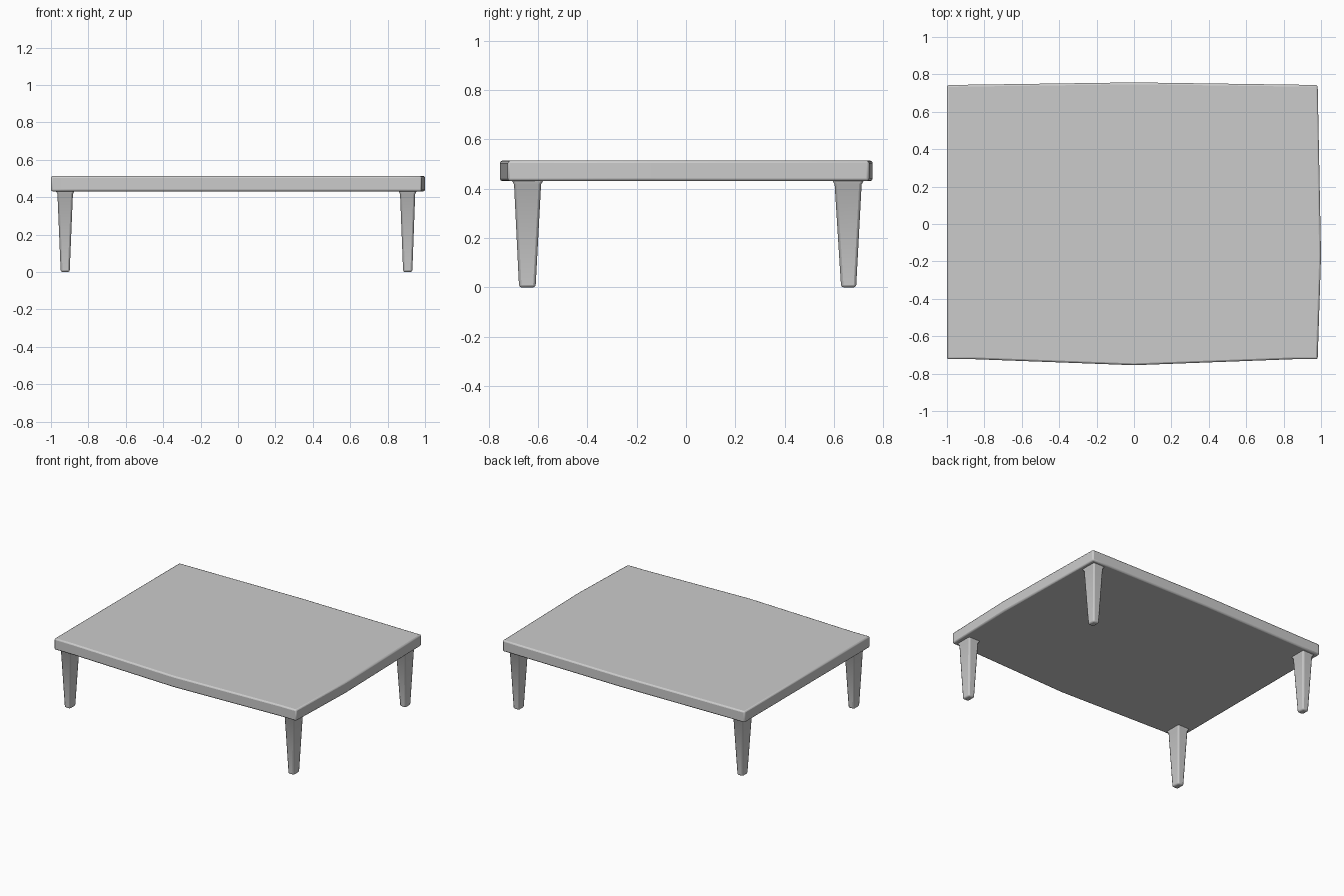
import bpy, bmesh

if "Cube" in bpy.data.objects:
    bpy.data.objects.remove(bpy.data.objects["Cube"])


def loft(name, rings, bevel, angle):
    """Solid made from stacked rings of points, with softened edges."""
    bm = bmesh.new()
    loops = [[bm.verts.new(p) for p in ring] for ring in rings]
    n = len(loops[0])
    for a, b in zip(loops, loops[1:]):
        for i in range(n):
            j = (i + 1) % n
            bm.faces.new((a[i], a[j], b[j], b[i]))
    bm.faces.new(loops[0][::-1])
    bm.faces.new(loops[-1])
    bmesh.ops.recalc_face_normals(bm, faces=bm.faces)
    mesh = bpy.data.meshes.new(name)
    bm.to_mesh(mesh)
    bm.free()
    obj = bpy.data.objects.new(name, mesh)
    bpy.context.collection.objects.link(obj)
    mod = obj.modifiers.new("soft_edges", "BEVEL")
    mod.width = bevel
    mod.segments = 2
    mod.limit_method = "ANGLE"
    mod.angle_limit = angle
    bpy.ops.object.select_all(action="DESELECT")
    bpy.context.view_layer.objects.active = obj
    obj.select_set(True)
    bpy.ops.object.shade_smooth_by_angle(angle=0.6)
    return obj


# Table top: slightly bowed outline, straight on the left side
outline = [(-1, -0.723), (-0.85, -0.723), (0, -0.755), (0.85, -0.723),
           (0.982, -0.723), (1, -0.17), (0.982, 0.743), (0.85, 0.745),
           (0, 0.757), (-0.85, 0.745), (-1, 0.743)]
loft("table_top", [[(x, y, z) for x, y in outline] for z in (0.431, 0.514)],
     0.01, 0.7)


# Legs: tapered rectangular posts with a small flare under the top
def leg(name, top, foot):
    def ring(z, pad=0.0):
        t = z / 0.431
        x0, x1, y0, y1 = [f + (c - f) * t for f, c in zip(foot, top)]
        x0, x1, y0, y1 = x0 - pad, x1 + pad, y0 - pad, y1 + pad
        return [(x0, y0, z), (x1, y0, z), (x1, y1, z), (x0, y1, z)]
    loft(name, [ring(0), ring(0.418), ring(0.431, 0.007), ring(0.46, 0.007)],
         0.01, 0.75)


# x and y extents at the top and at the foot
sides_x = {"left": ((-0.966, -0.882), (-0.948, -0.9)),
           "right": ((0.866, 0.948), (0.883, 0.932))}
sides_y = {"front": ((-0.698, -0.587), (-0.677, -0.61)),
           "back": ((0.602, 0.713), (0.629, 0.69))}
for ny, (ty, fy) in sides_y.items():
    for nx, (tx, fx) in sides_x.items():
        leg(f"{ny}_{nx}_leg", tx + ty, fx + fy)
